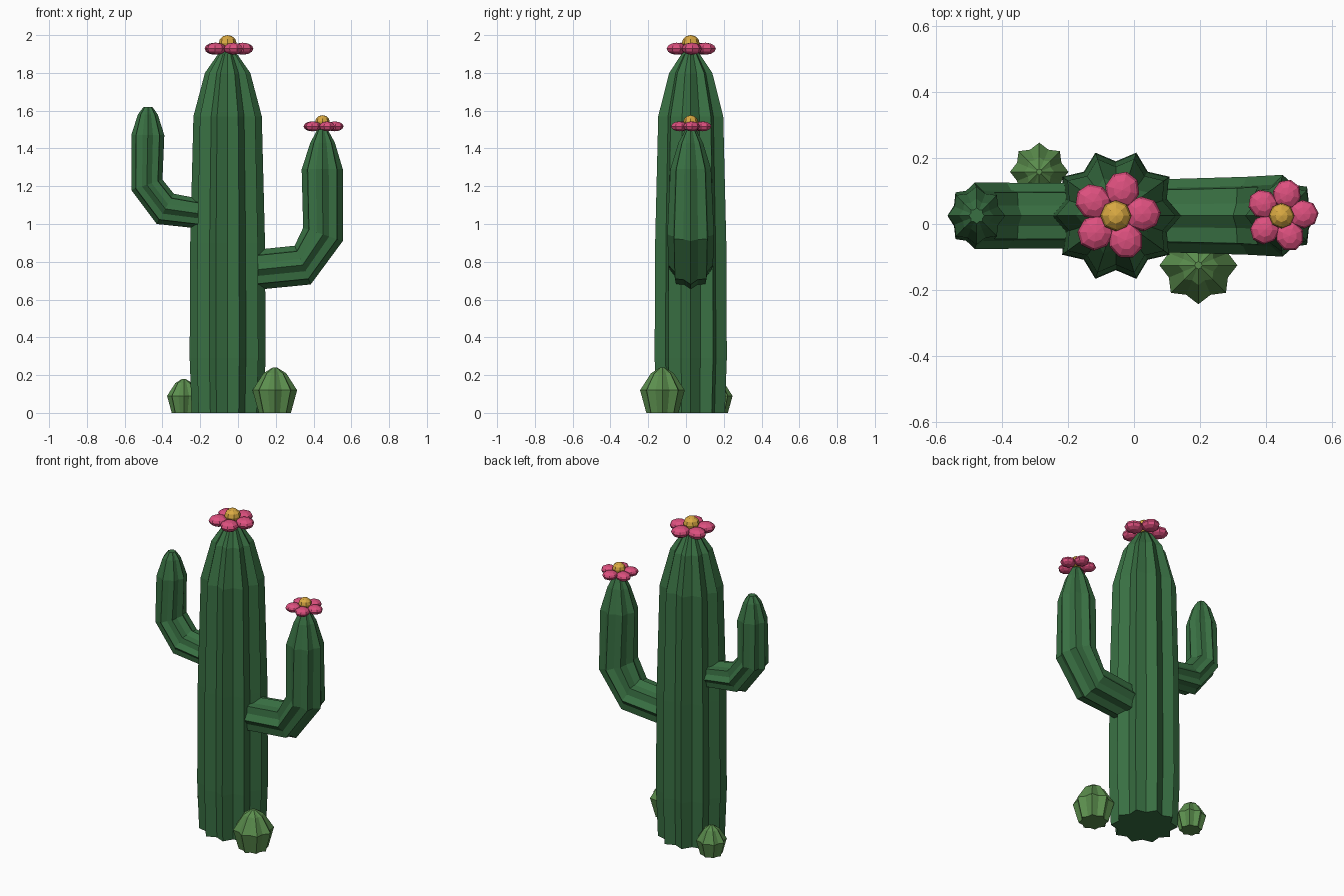
import bpy
import bmesh
from math import sin, cos, pi, radians
from mathutils import Vector, Matrix

if "Cube" in bpy.data.objects:
    bpy.data.objects.remove(bpy.data.objects["Cube"])


def material(name, rgb):
    mat = bpy.data.materials.new(name)
    mat.use_nodes = True
    mat.diffuse_color = (*rgb, 1)
    mat.node_tree.nodes["Principled BSDF"].inputs["Base Color"].default_value = (*rgb, 1)
    return mat


dark_green = material("dark green", (0.04, 0.16, 0.055))
light_green = material("light green", (0.105, 0.27, 0.075))
pink = material("petal pink", (0.72, 0.08, 0.21))
yellow = material("pollen yellow", (0.7, 0.4, 0.055))


def finish(bm, name, mat):
    bmesh.ops.recalc_face_normals(bm, faces=bm.faces)
    mesh = bpy.data.meshes.new(name)
    bm.to_mesh(mesh)
    bm.free()
    mesh.materials.append(mat)
    obj = bpy.data.objects.new(name, mesh)
    bpy.context.collection.objects.link(obj)
    return obj


def ribbed_tube(name, rings, ribs, y, mat, valley=0.82):
    """Skin star-shaped rings, each given by its outer and inner point in xz and its y radius."""
    bm = bmesh.new()
    count = ribs * 2
    loops = []
    for ox, oz, ix, iz, ry in rings:
        middle = Vector(((ox + ix) / 2, y, (oz + iz) / 2))
        across = Vector(((ox - ix) / 2, 0, (oz - iz) / 2))
        loop = []
        for k in range(count):
            a = k * pi / ribs
            depth = valley if k % 2 else 1
            offset = across * cos(a) + Vector((0, ry * sin(a), 0))
            loop.append(bm.verts.new(middle + offset * depth))
        loops.append(loop)
    for low, high in zip(loops, loops[1:]):
        for k in range(count):
            n = (k + 1) % count
            bm.faces.new((low[k], low[n], high[n], high[k]))
    bm.faces.new(loops[0])
    bm.faces.new(loops[-1])
    return finish(bm, name, mat)


def upright(x, profile, scale=1):
    """Level rings from (radius, height) pairs."""
    return [(x + r * scale, z * scale, x - r * scale, z * scale, r * scale)
            for r, z in profile]


def flower(name, x, y, z, scale):
    # five flattened petals around the middle
    bm = bmesh.new()
    for k in range(5):
        turn = Matrix.Rotation(radians(4 + 72 * k), 4, "Z")
        place = turn @ Matrix.Translation((0.08, 0, 0)) @ Matrix.Diagonal((0.057, 0.053, 0.032, 1))
        bmesh.ops.create_uvsphere(bm, u_segments=8, v_segments=6, radius=1, matrix=place)
    petals = finish(bm, name + "_petals", pink)
    # domed middle
    bm = bmesh.new()
    place = Matrix.Translation((0, 0, 0.03)) @ Matrix.Diagonal((0.047, 0.047, 0.042, 1))
    bmesh.ops.create_uvsphere(bm, u_segments=8, v_segments=6, radius=1, matrix=place)
    middle = finish(bm, name + "_middle", yellow)
    for obj in (petals, middle):
        obj.location = (x, y, z)
        obj.scale = (scale,) * 3


TRUNK_X, MID_Y = -0.055, 0.025

# Trunk
trunk = [(0.19, 0), (0.201, 0.29), (0.198, 0.9), (0.181, 1.57),
         (0.12, 1.8), (0.05, 1.9), (0.02, 1.92)]
ribbed_tube("trunk", upright(TRUNK_X, trunk), 10, MID_Y, dark_green)

# Arms, bending out and then up
left_arm = [(0.08, 0.65, 0.06, 0.86, 0.11), (0.385, 0.68, 0.3, 0.885, 0.118),
            (0.555, 0.91, 0.345, 0.98, 0.124), (0.555, 1.29, 0.337, 1.29, 0.108),
            (0.513, 1.43, 0.383, 1.43, 0.065), (0.475, 1.5, 0.42, 1.5, 0.027)]
ribbed_tube("left_arm", left_arm, 8, MID_Y, dark_green)
right_arm = [(-0.15, 0.97, -0.13, 1.12, 0.098), (-0.43, 1, -0.34, 1.16, 0.1),
             (-0.565, 1.18, -0.4, 1.235, 0.1), (-0.565, 1.47, -0.39, 1.47, 0.088),
             (-0.53, 1.58, -0.425, 1.58, 0.052), (-0.5, 1.62, -0.453, 1.62, 0.024)]
ribbed_tube("right_arm", right_arm, 8, MID_Y, dark_green)

# Small round cacti at the foot
ball = [(0.085, 0), (0.118, 0.12), (0.06, 0.21), (0.012, 0.24)]
ribbed_tube("front_small_cactus", upright(0.195, ball), 8, -0.125, light_green)
ribbed_tube("back_small_cactus", upright(-0.287, ball, 0.75), 8, 0.158, light_green)

# Flowers
flower("top_flower", TRUNK_X, MID_Y, 1.928, 1)
flower("arm_flower", 0.447, MID_Y, 1.517, 0.82)
